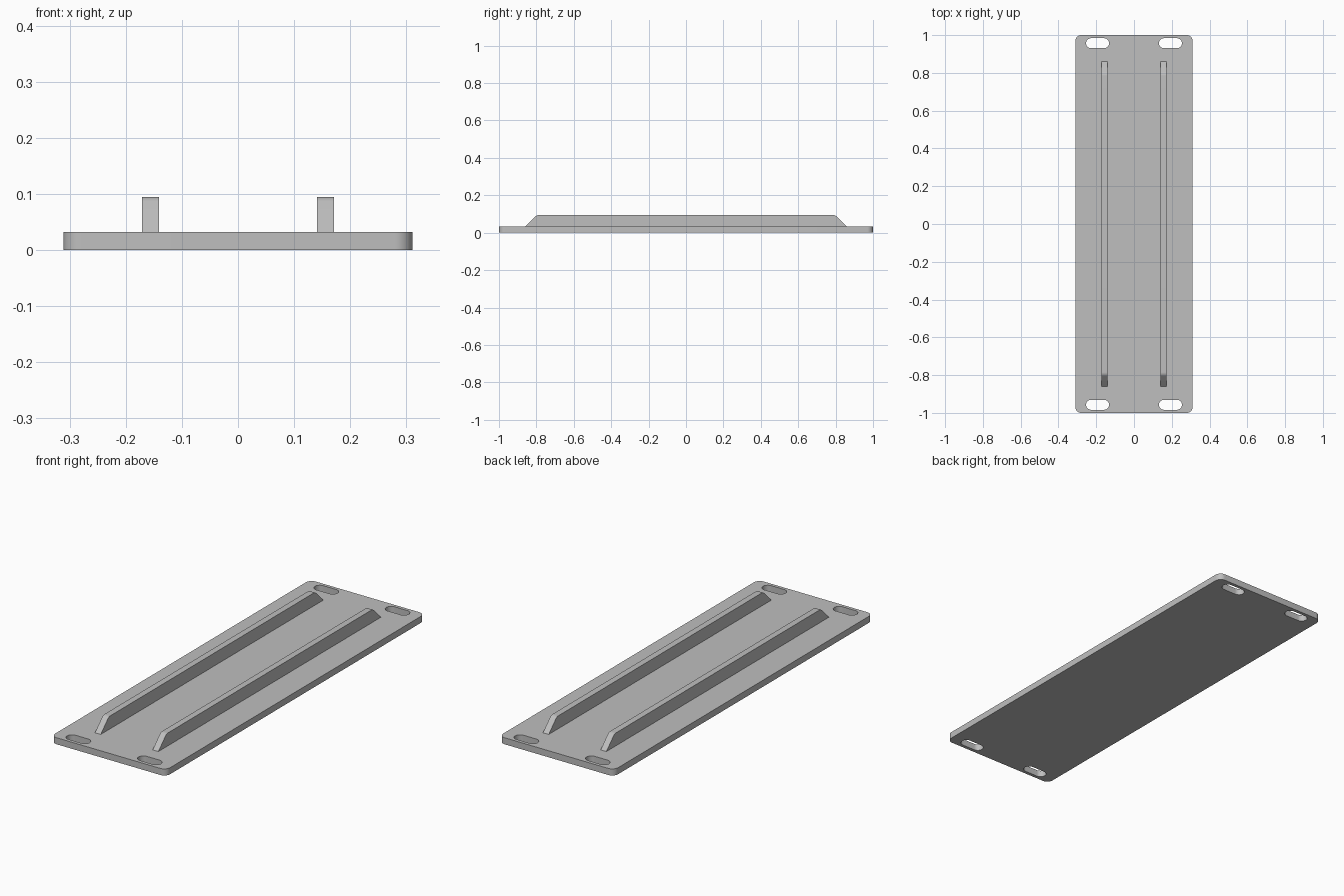
import bpy, bmesh, math
from mathutils import Vector

if "Cube" in bpy.data.objects:
    bpy.data.objects.remove(bpy.data.objects["Cube"])

grey = bpy.data.materials.new("light_grey")
grey.diffuse_color = (0.52, 0.52, 0.52, 1)
grey.use_nodes = True
grey.node_tree.nodes["Principled BSDF"].inputs["Base Color"].default_value = grey.diffuse_color


def rounded(cx, cy, hx, hy, r, n=10):
    """Counter-clockwise rounded rectangle outline."""
    pts = []
    for k, (sx, sy) in enumerate([(1, 1), (-1, 1), (-1, -1), (1, -1)]):
        for i in range(n + 1):
            a = math.pi / 2 * (k + i / n)
            p = (cx + sx * (hx - r) + r * math.cos(a), cy + sy * (hy - r) + r * math.sin(a))
            if not pts or math.dist(p, pts[-1]) > 1e-5:
                pts.append(p)
    return pts


def finish(ob):
    """Assign the colour and shade smooth with sharp edges kept."""
    ob.data.materials.clear()
    ob.data.materials.append(grey)
    bpy.ops.object.select_all(action='DESELECT')
    ob.select_set(True)
    bpy.context.view_layer.objects.active = ob
    bpy.ops.object.shade_smooth_by_angle(angle=math.radians(30))


def prism(name, pts, z0, z1):
    """Extrude an xy outline from z0 to z1."""
    bm = bmesh.new()
    face = bm.faces.new([bm.verts.new((x, y, z0)) for x, y in pts])
    top = bmesh.ops.extrude_face_region(bm, geom=[face])["geom"]
    bmesh.ops.translate(bm, vec=(0, 0, z1 - z0), verts=[v for v in top if isinstance(v, bmesh.types.BMVert)])
    bmesh.ops.recalc_face_normals(bm, faces=bm.faces)
    me = bpy.data.meshes.new(name)
    bm.to_mesh(me)
    bm.free()
    ob = bpy.data.objects.new(name, me)
    bpy.context.collection.objects.link(ob)
    return ob


# Base plate with rounded corners and four mounting slots
T = 0.032
plate = prism("base_plate", rounded(0, 0, 0.311, 1.0, 0.032), 0, T)
for sx in (-1, 1):
    for sy in (-1, 1):
        cutter = prism("slot_cutter", rounded(sx * 0.193, sy * 0.957, 0.061, 0.0265, 0.0265), -0.05, 0.1)
        mod = plate.modifiers.new("slot", 'BOOLEAN')
        mod.object = cutter
        mod.solver = 'EXACT'
        bpy.context.view_layer.objects.active = plate
        bpy.ops.object.modifier_apply(modifier=mod.name)
        bpy.data.objects.remove(cutter)
finish(plate)

# Two long ribs: 45 degree ends, softened where they meet the top
H, R = 0.095, 0.03
y_arc = 0.797 - R * math.tan(math.pi / 8)
end = [(0.86, T)]
for i in range(9):
    a = math.pi / 4 * (1 - i / 8)
    end.append((y_arc + R * math.sin(a), H - R + R * math.cos(a)))
side = end + [(-y, z) for y, z in reversed(end)]
for name, x in (("left_rib", -0.156), ("right_rib", 0.156)):
    rib = prism(name, side, -0.0155, 0.0155)
    # Stand the side profile upright: (y, z, x) to (x, y, z)
    for v in rib.data.vertices:
        v.co = Vector((x + v.co.z, v.co.x, v.co.y))
    finish(rib)
